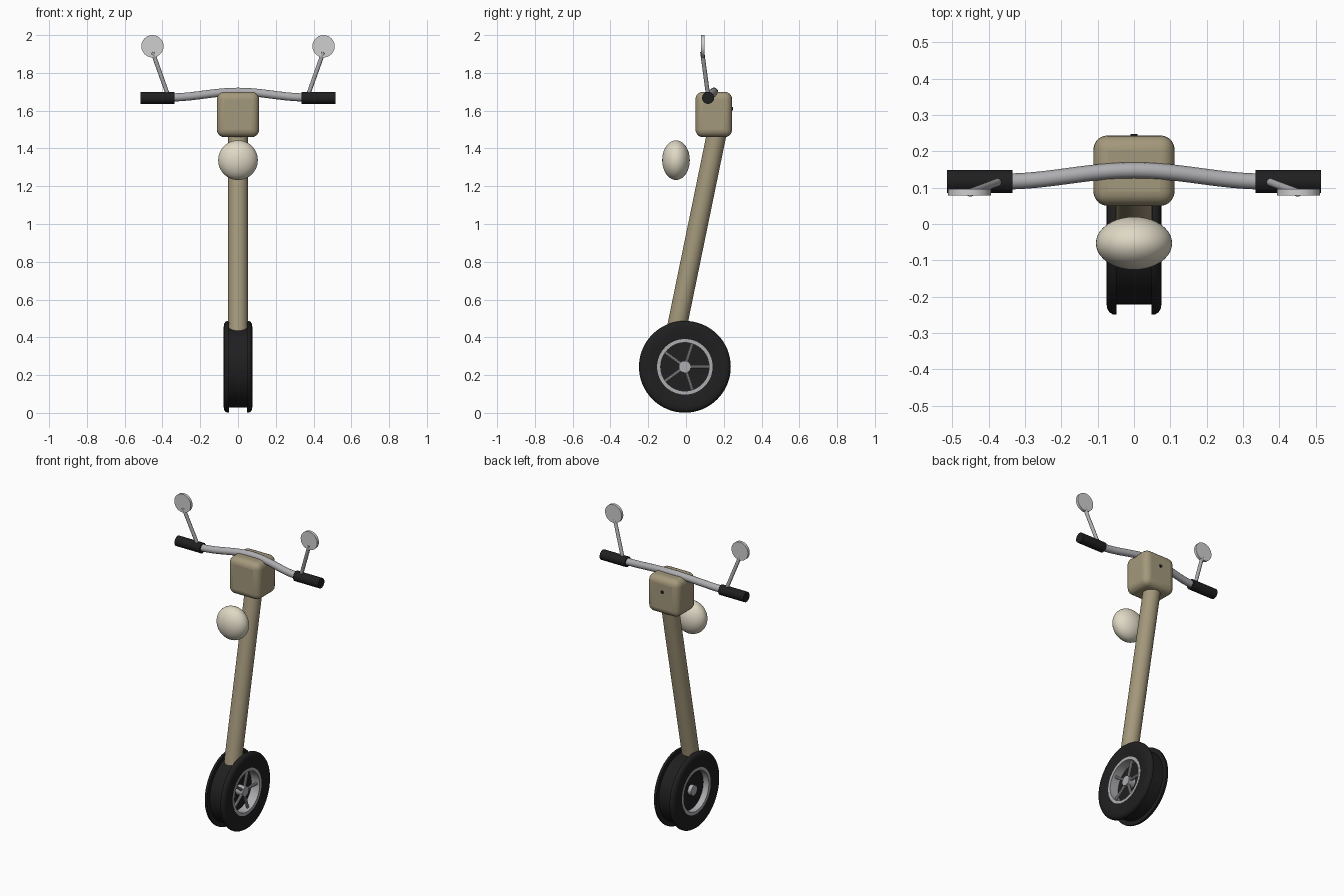
import bpy, bmesh, math
from mathutils import Vector

if "Cube" in bpy.data.objects:
    bpy.data.objects.remove(bpy.data.objects["Cube"])


def material(name, rgb):
    m = bpy.data.materials.new(name)
    m.diffuse_color = (*rgb, 1)
    m.use_nodes = True
    m.node_tree.nodes["Principled BSDF"].inputs["Base Color"].default_value = m.diffuse_color
    return m


TAN = material("tan_paint", (0.37, 0.315, 0.20))
CREAM = material("cream_lens", (0.74, 0.69, 0.56))
RUBBER = material("black_rubber", (0.014, 0.014, 0.015))
METAL = material("silver_metal", (0.42, 0.42, 0.44))
GLASS = material("mirror_grey", (0.62, 0.62, 0.62))


def finish(name, mat, smooth=True):
    ob = bpy.context.object
    ob.name = name
    ob.data.materials.append(mat)
    if smooth:
        bpy.ops.object.shade_smooth_by_angle(angle=math.radians(35))
    return ob


def rod(name, a, b, r, mat, sides=24):
    """Cylinder between two points."""
    a, b = Vector(a), Vector(b)
    bpy.ops.mesh.primitive_cylinder_add(vertices=sides, radius=r, depth=(b - a).length,
                                        location=(a + b) / 2)
    bpy.context.object.rotation_euler = (b - a).to_track_quat('Z', 'Y').to_euler()
    return finish(name, mat)


WY, WZ = -0.006, 0.244  # wheel axle


def ring(name, profile, mat, n=64):
    """Revolve a closed (x, radius) profile about the axle."""
    bm = bmesh.new()
    rows = []
    for i in range(n):
        t = 2 * math.pi * i / n
        rows.append([bm.verts.new((x, r * math.cos(t), r * math.sin(t))) for x, r in profile])
    k = len(profile)
    for i in range(n):
        p, q = rows[i], rows[(i + 1) % n]
        for j in range(k):
            bm.faces.new((p[j], p[(j + 1) % k], q[(j + 1) % k], q[j]))
    bmesh.ops.recalc_face_normals(bm, faces=bm.faces)
    me = bpy.data.meshes.new(name)
    bm.to_mesh(me)
    bm.free()
    ob = bpy.data.objects.new(name, me)
    ob.location = (0, WY, WZ)
    bpy.context.collection.objects.link(ob)
    bpy.ops.object.select_all(action='DESELECT')
    ob.select_set(True)
    bpy.context.view_layer.objects.active = ob
    return finish(name, mat)


# Tyre with a sunken tread between two rounded shoulders
half = [(0.048, 0.215), (0.048, 0.243), (0.058, 0.243), (0.068, 0.237), (0.074, 0.226),
        (0.076, 0.21), (0.074, 0.18), (0.068, 0.145)]
ring("tyre", half + [(-x, r) for x, r in reversed(half)], RUBBER)

# Wheel rim, inner disc, hub and spokes
ring("wheel_rim", [(0.07, 0.147), (0.07, 0.128), (-0.07, 0.128), (-0.07, 0.147)], METAL)
rod("wheel_disc", (-0.03, WY, WZ), (0.01, WY, WZ), 0.129, RUBBER, 48)
rod("wheel_hub", (-0.055, WY, WZ), (0.06, WY, WZ), 0.032, METAL)
for i in range(5):
    t = math.radians(72 * i)
    c, s = math.cos(t), math.sin(t)
    rod("spoke", (0.045, WY + 0.02 * c, WZ + 0.02 * s),
        (0.045, WY + 0.135 * c, WZ + 0.135 * s), 0.009, METAL, 10)

# Steering column
rod("steering_column", (0, -0.055, 0.42), (0, 0.167, 1.50), 0.052, TAN, 32)

# Rounded instrument housing
bpy.ops.mesh.primitive_cube_add(size=1, location=(0, 0.147, 1.58))
box = bpy.context.object
box.scale = (0.224, 0.194, 0.24)
bpy.ops.object.transform_apply(location=False, rotation=False, scale=True)
bev = box.modifiers.new("round", 'BEVEL')
bev.width, bev.segments = 0.04, 5
finish("housing", TAN)
rod("key_switch", (0, 0.235, 1.61), (0, 0.248, 1.61), 0.01, RUBBER, 16)

# Headlight
bpy.ops.mesh.primitive_uv_sphere_add(segments=40, ring_count=24, radius=1,
                                     location=(0, -0.053, 1.338))
bpy.context.object.scale = (0.105, 0.073, 0.105)
finish("headlight", CREAM)

# Bowed handlebar tube
cu = bpy.data.curves.new("handlebar", 'CURVE')
cu.dimensions = '3D'
cu.bevel_depth, cu.bevel_resolution, cu.use_fill_caps = 0.022, 5, True
sp = cu.splines.new('POLY')
N = 24
sp.points.add(N)
for i, p in enumerate(sp.points):
    u = 2 * i / N - 1
    bow = (1 + math.cos(math.pi * u)) / 2
    p.co = (0.36 * u, 0.117 + 0.031 * bow, 1.67 + 0.03 * bow, 1)
sp.use_smooth = True
cu.materials.append(METAL)
bpy.context.collection.objects.link(bpy.data.objects.new("handlebar", cu))

# Grips and mirrors on both sides
for s in (-1, 1):
    rod("grip", (s * 0.335, 0.117, 1.668), (s * 0.515, 0.117, 1.668), 0.032, RUBBER)
    rod("mirror_stem", (s * 0.37, 0.117, 1.68), (s * 0.452, 0.086, 1.91), 0.011, METAL, 16)
    rod("mirror", (s * 0.453, 0.079, 1.941), (s * 0.453, 0.097, 1.941), 0.059, GLASS, 40)
